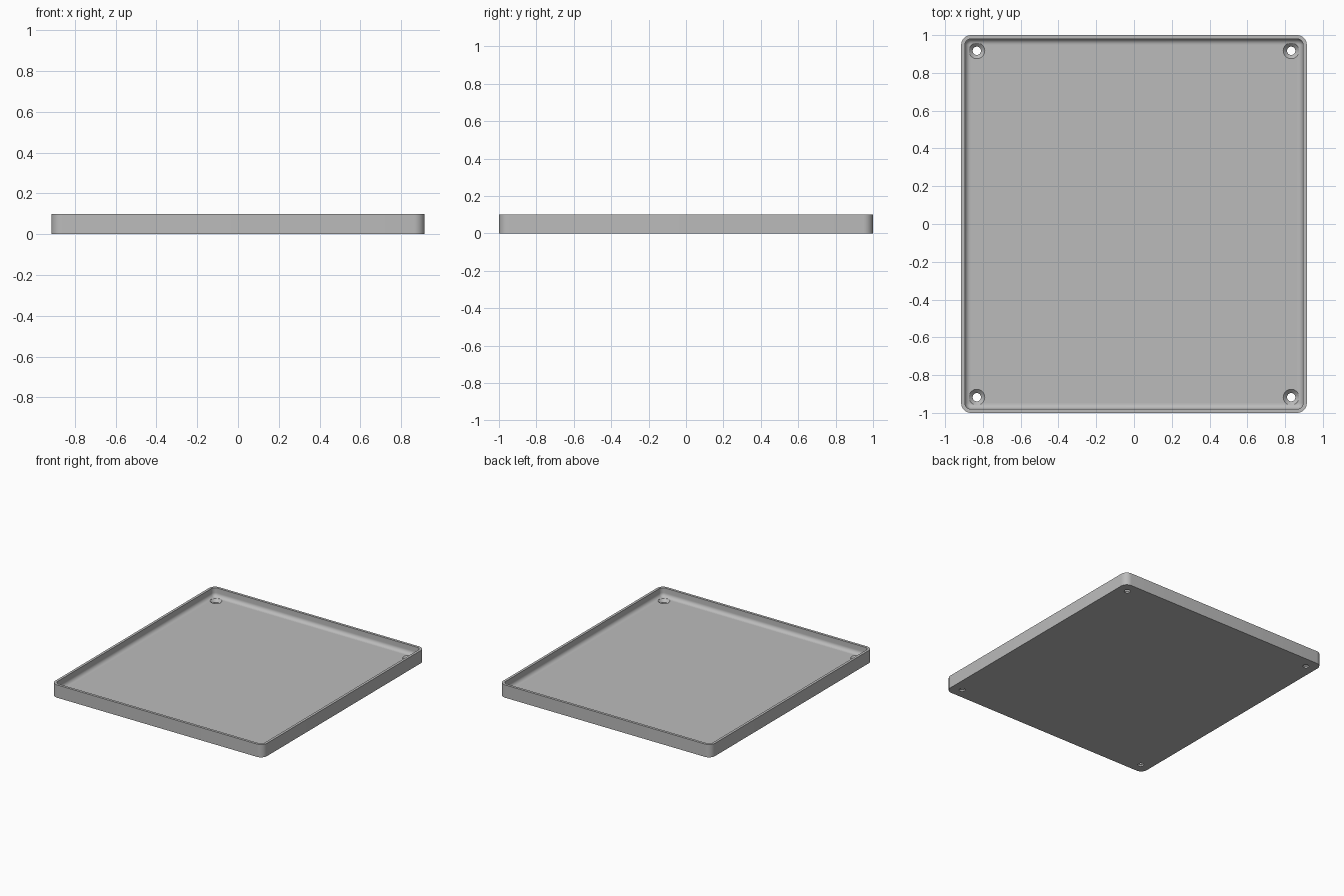
import bpy, bmesh, math

cube = bpy.data.objects.get("Cube")
if cube:
    bpy.data.objects.remove(cube, do_unlink=True)

HALF_X, HALF_Y, HEIGHT = 0.915, 1.0, 0.1
CORNER, WALL, FLOOR, FILLET = 0.052, 0.02, 0.032, 0.03
HOLE_INSET, HOLE_R, SINK_R = 0.083, 0.022, 0.042

grey = bpy.data.materials.new("light grey")
grey.use_nodes = True
colour = (0.5, 0.5, 0.5, 1)
grey.diffuse_color = colour
grey.node_tree.nodes["Principled BSDF"].inputs["Base Color"].default_value = colour


def make_object(name, bm):
    bmesh.ops.recalc_face_normals(bm, faces=bm.faces)
    mesh = bpy.data.meshes.new(name)
    bm.to_mesh(mesh)
    bm.free()
    obj = bpy.data.objects.new(name, mesh)
    bpy.context.collection.objects.link(obj)
    mesh.materials.append(grey)
    return obj


def loft(bm, rings):
    """Skin a stack of closed rings and cap both ends."""
    loops = [[bm.verts.new(p) for p in ring] for ring in rings]
    count = len(loops[0])
    for a, b in zip(loops, loops[1:]):
        for i in range(count):
            j = (i + 1) % count
            bm.faces.new((a[i], a[j], b[j], b[i]))
    bm.faces.new(loops[0][::-1])
    bm.faces.new(loops[-1])


def rounded_ring(inset, z, steps=8):
    r = CORNER - inset
    points = []
    for k, (sx, sy) in enumerate([(1, 1), (-1, 1), (-1, -1), (1, -1)]):
        for i in range(steps + 1):
            a = math.pi / 2 * (k + i / steps)
            points.append((sx * (HALF_X - CORNER) + r * math.cos(a),
                           sy * (HALF_Y - CORNER) + r * math.sin(a), z))
    return points


def circle(cx, cy, r, z, sides=32):
    return [(cx + r * math.cos(math.tau * i / sides),
             cy + r * math.sin(math.tau * i / sides), z) for i in range(sides)]


# Tray: outer wall, flat rim, inner wall and filleted floor
rings = [rounded_ring(0, 0), rounded_ring(0, HEIGHT), rounded_ring(WALL, HEIGHT)]
for i in range(9):
    a = math.pi / 2 * i / 8
    rings.append(rounded_ring(WALL + FILLET * (1 - math.cos(a)),
                              FLOOR + FILLET * (1 - math.sin(a))))
bm = bmesh.new()
loft(bm, rings)
tray = make_object("tray", bm)

# Countersunk screw holes in the four corners
bm = bmesh.new()
for sx in (-1, 1):
    for sy in (-1, 1):
        cx, cy = sx * (HALF_X - HOLE_INSET), sy * (HALF_Y - HOLE_INSET)
        profile = [(HOLE_R, -0.02), (HOLE_R, 0.012), (SINK_R, FLOOR), (SINK_R, HEIGHT + 0.02)]
        loft(bm, [circle(cx, cy, r, z) for r, z in profile])
cutter = make_object("screw_hole_cutter", bm)
cutter.hide_render = True

cut = tray.modifiers.new("screw holes", 'BOOLEAN')
cut.operation = 'DIFFERENCE'
cut.solver = 'EXACT'
cut.object = cutter
bpy.ops.object.select_all(action='DESELECT')
bpy.context.view_layer.objects.active = tray
tray.select_set(True)
bpy.ops.object.modifier_apply(modifier=cut.name)
bpy.data.objects.remove(cutter, do_unlink=True)

bpy.ops.object.shade_smooth_by_angle(angle=math.radians(30))
